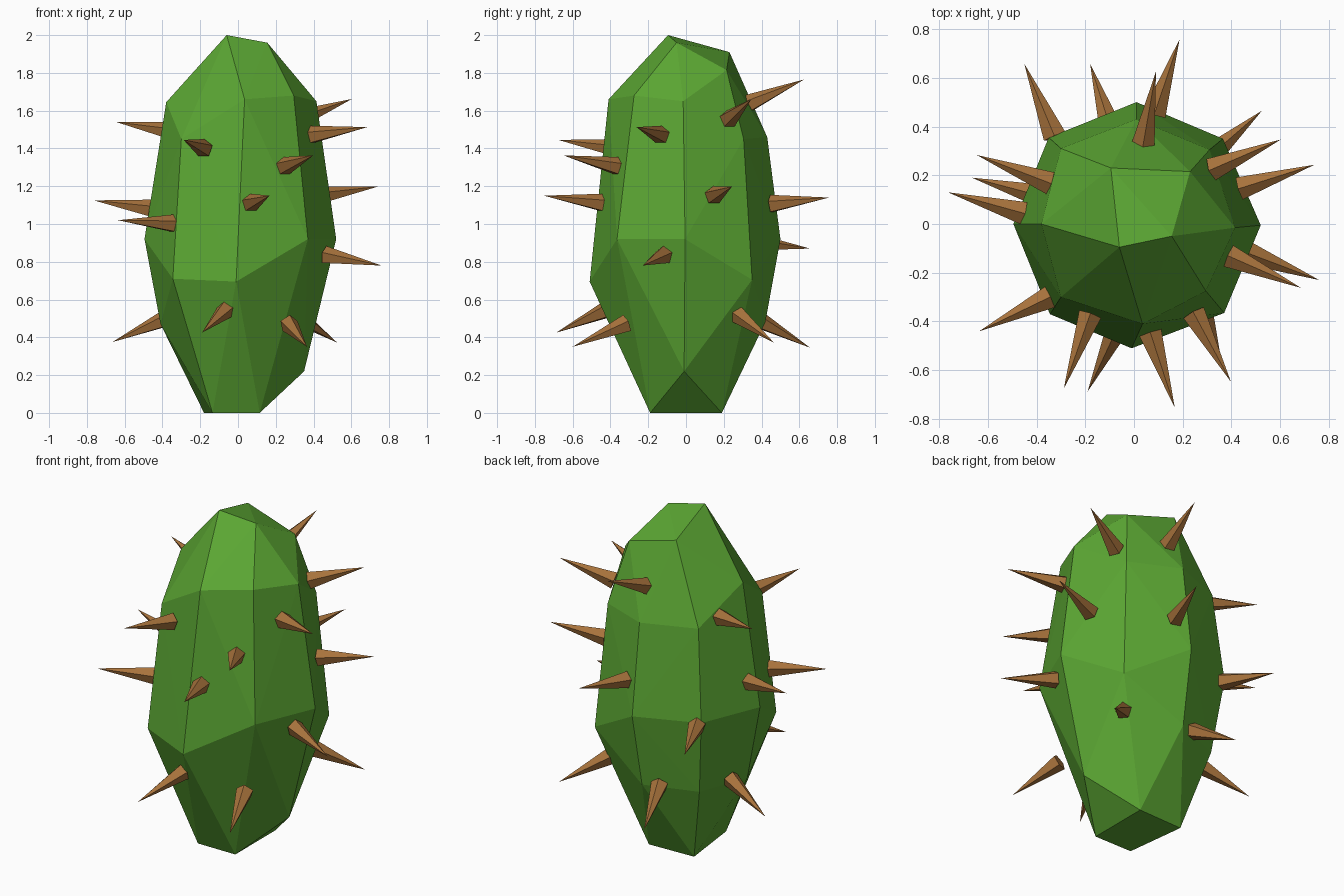
import bpy, bmesh
from mathutils import Vector


def material(name, rgb):
    m = bpy.data.materials.new(name)
    m.diffuse_color = (*rgb, 1)
    return m


def add_object(name, bm, mat):
    bmesh.ops.recalc_face_normals(bm, faces=bm.faces)
    me = bpy.data.meshes.new(name)
    bm.to_mesh(me)
    bm.free()
    me.materials.append(mat)
    ob = bpy.data.objects.new(name, me)
    bpy.context.collection.objects.link(ob)
    return ob


green = material("cactus green", (0.105, 0.385, 0.033))
brown = material("thorn brown", (0.39, 0.17, 0.045))

# Cactus body: faceted convex hull over uneven eight-sided rings
rings = [
    # flat foot
    [(.115, -.19, 0), (.115, .19, 0), (-.18, .18, 0), (-.135, -.19, 0)],
    # lower ring
    [(.35, -.01, .22), (0, .42, .48), (-.3, .3, .47), (-.41, 0, .47)],
    # widest ring
    [(-.01, -.51, .695), (.37, -.365, .92), (.52, -.005, .92), (.365, .35, .705),
     (.01, .5, .92), (-.35, .355, .92), (-.495, 0, .92), (-.345, -.37, .71)],
    # shoulder ring
    [(.035, -.41, 1.66), (.295, -.275, 1.68), (.415, -.015, 1.65), (.31, .305, 1.45),
     (.01, .43, 1.46), (-.3, .31, 1.46), (-.38, 0, 1.645), (-.3, -.3, 1.45)],
    # crown
    [(-.06, -.095, 2), (.155, -.05, 1.96), (.23, .215, 1.815), (-.095, .23, 1.91)],
]
bm = bmesh.new()
for ring in rings:
    for p in ring:
        bm.verts.new(p)
bmesh.ops.convex_hull(bm, input=bm.verts[:])
add_object("cactus_body", bm, green)

# Thorns: five-sided cones, each given by base centre and tip
thorns = [
    ((-.35, .17, 1.49), (-.645, .283, 1.54)),
    ((-.18, -.37, 1.40), (-.288, -.675, 1.445)),
    ((-.455, .045, 1.08), (-.763, .13, 1.125)),
    ((-.335, -.295, 1.0), (-.635, -.44, 1.02)),
    ((-.40, .12, .49), (-.665, .19, .375)),
    ((-.065, -.42, .545), (-.19, -.687, .425)),
    ((.27, -.32, .47), (.365, -.60, .35)),
    ((.335, .30, .50), (.525, .465, .372)),
    ((.455, -.115, .835), (.76, -.23, .78)),
    ((.43, .145, 1.15), (.74, .243, 1.198)),
    ((.065, -.44, 1.11), (.167, -.752, 1.15)),
    ((.245, -.365, 1.305), (.398, -.648, 1.363)),
    ((.385, -.13, 1.47), (.685, -.262, 1.513)),
    ((.32, .225, 1.555), (.603, .347, 1.662)),
    ((.04, .34, 1.64), (.09, .625, 1.765)),
    ((.085, .455, 1.105), (.187, .758, 1.14)),
    ((-.33, .37, .90), (-.45, .657, .87)),
    ((-.10, .405, .48), (-.18, .657, .345)),
]
LENGTH, RADIUS = 0.325, 0.05
for i, (base, tip) in enumerate(thorns, 1):
    tip = Vector(tip)
    axis = (tip - Vector(base)).normalized()
    bm = bmesh.new()
    bmesh.ops.create_cone(bm, cap_ends=True, segments=5, radius1=RADIUS,
                          radius2=0, depth=LENGTH)
    bmesh.ops.remove_doubles(bm, verts=bm.verts[:], dist=1e-5)
    rot = axis.to_track_quat('Z', 'Y').to_matrix().to_4x4()
    bmesh.ops.transform(bm, matrix=rot, verts=bm.verts[:])
    bmesh.ops.translate(bm, vec=tip - axis * LENGTH / 2, verts=bm.verts[:])
    add_object(f"thorn_{i:02d}", bm, brown)
